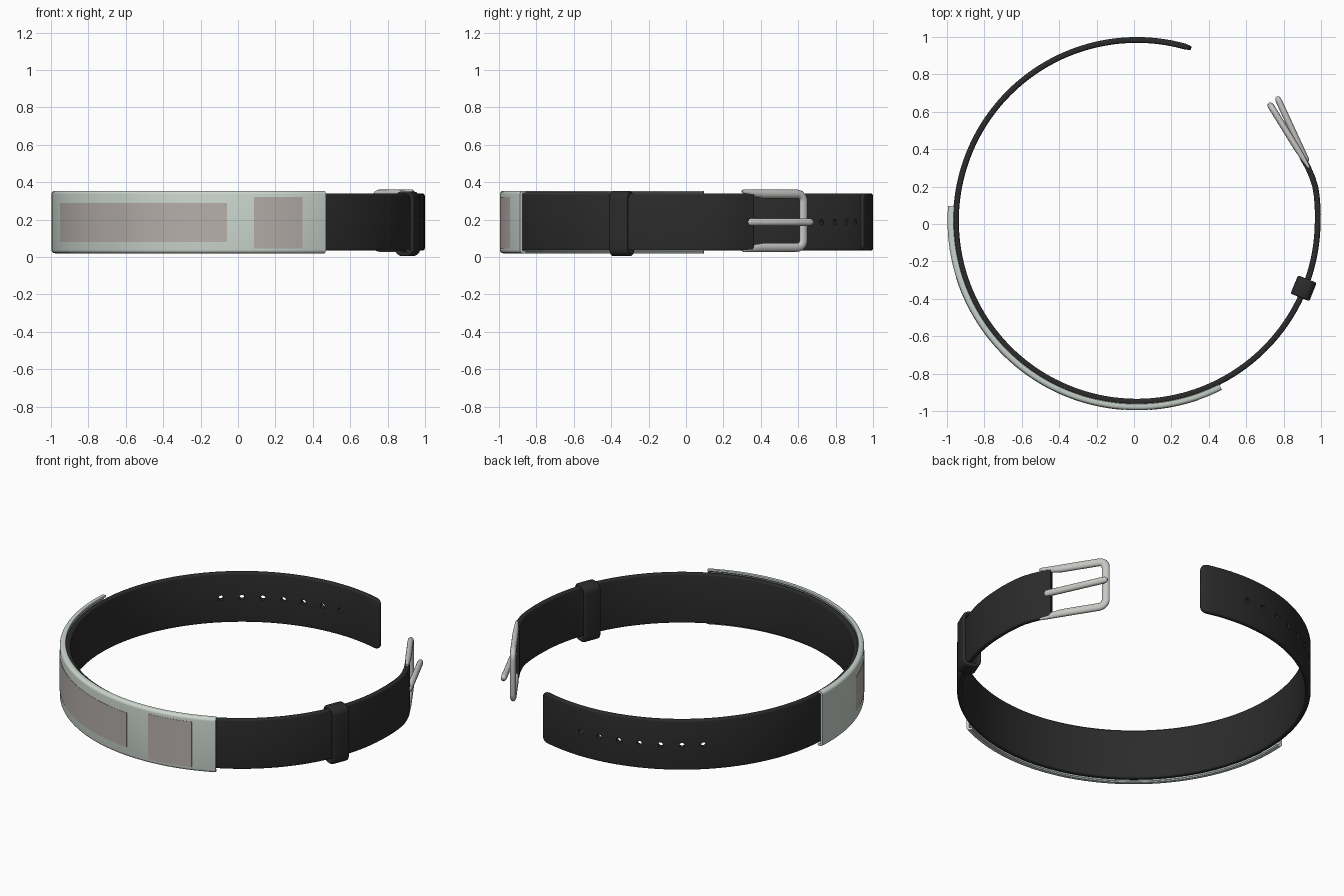
import bpy, bmesh, math
from mathutils import Vector, Matrix

if "Cube" in bpy.data.objects:
    bpy.data.objects.remove(bpy.data.objects["Cube"])

CX, CY, R, MID = 0.015, 0.017, 0.967, 0.187
UP = Vector((0, 0, 1))


def material(name, rgb):
    m = bpy.data.materials.new(name)
    m.diffuse_color = (*rgb, 1)
    m.use_nodes = True
    m.node_tree.nodes["Principled BSDF"].inputs["Base Color"].default_value = m.diffuse_color
    return m


BLACK = material("black leather", (0.024, 0.024, 0.024))
PALE = material("pale grey green", (0.60, 0.67, 0.62))
PANEL = material("warm grey", (0.47, 0.43, 0.41))
METAL = material("brushed metal", (0.58, 0.57, 0.55))


def finish(ob, angle=40):
    bpy.ops.object.select_all(action='DESELECT')
    ob.select_set(True)
    bpy.context.view_layer.objects.active = ob
    bpy.ops.object.shade_smooth_by_angle(angle=math.radians(angle))


def loft(name, rings, mat, closed=False):
    """Skin a list of equal cross-sections."""
    bm = bmesh.new()
    vs = [[bm.verts.new(p) for p in ring] for ring in rings]
    n, m = len(vs), len(vs[0])
    for i in range(n if closed else n - 1):
        a, b = vs[i], vs[(i + 1) % n]
        for j in range(m):
            k = (j + 1) % m
            bm.faces.new((a[j], a[k], b[k], b[j]))
    if not closed:
        bm.faces.new(vs[0])
        bm.faces.new(vs[-1])
    bmesh.ops.recalc_face_normals(bm, faces=bm.faces)
    me = bpy.data.meshes.new(name)
    bm.to_mesh(me)
    bm.free()
    ob = bpy.data.objects.new(name, me)
    bpy.context.collection.objects.link(ob)
    me.materials.append(mat)
    finish(ob)
    return ob


def rrect(hw, hh, r, seg=4):
    """Rounded rectangle as (point, outward direction) pairs."""
    out = []
    for q, (sx, sy) in enumerate(((1, 1), (-1, 1), (-1, -1), (1, -1))):
        for i in range(seg + 1):
            a = math.pi / 2 * (q + i / seg)
            d = Vector((math.cos(a), math.sin(a)))
            out.append((Vector((sx * (hw - r), sy * (hh - r))) + d * r, d))
    return out


def radial(deg):
    a = math.radians(deg)
    return Vector((math.cos(a), math.sin(a), 0))


def on_arc(deg, r=R, z=0.0):
    return Vector((CX, CY, z)) + radial(deg) * r


def arc_loft(name, a0, a1, profile, mat, steps):
    """Sweep a (radius, z) profile around the collar centre."""
    angs = [a0 + (a1 - a0) * i / steps for i in range(steps + 1)]
    return loft(name, [[on_arc(a, r, z) for r, z in profile] for a in angs], mat)


# Strap: round band with a rounded tip and a straightened buckle end
TIP, CORNER = 72.5, 0.035
offs = [0, 0.002, 0.006, 0.012, 0.02, 0.035]
angs = [TIP + math.degrees(d / R) for d in offs] + list(range(77, 360, 2))
path = [on_arc(a) for a in angs]
path += [Vector((x, y, 0)) for x, y in
         ((.983, .05), (.981, .1), (.977, .15), (.969, .2), (.953, .25),
          (.929, .305), (.899, .357))]
section = rrect(0.0155, 0.1525, 0.011)
rings = []
for i, p in enumerate(path):
    t = (path[min(i + 1, len(path) - 1)] - path[max(i - 1, 0)]).normalized()
    nrm = Vector((t.y, -t.x, 0))
    d = offs[i] if i < len(offs) else CORNER
    hz = 1 - (CORNER - math.sqrt(CORNER ** 2 - (CORNER - d) ** 2)) / 0.1525
    hn = 0.5 + 0.5 * min(1, math.sqrt(d / CORNER))
    rings.append([p + nrm * q.x * hn + UP * (MID + q.y * hz) for q, _ in section])
strap = loft("strap", rings, BLACK)

# Seven adjustment holes punched through the strap
bm = bmesh.new()
for i in range(7):
    a = 90 + 7 * i
    rot = radial(a).to_track_quat('Z', 'Y').to_matrix().to_4x4()
    bmesh.ops.create_cone(bm, cap_ends=True, segments=16, radius1=0.015,
                          radius2=0.015, depth=0.12,
                          matrix=Matrix.Translation(on_arc(a, R, MID)) @ rot)
me = bpy.data.meshes.new("hole_cutter")
bm.to_mesh(me)
bm.free()
cutter = bpy.data.objects.new("hole_cutter", me)
bpy.context.collection.objects.link(cutter)
cutter.hide_render = True
mod = strap.modifiers.new("holes", 'BOOLEAN')
mod.operation, mod.object, mod.solver = 'DIFFERENCE', cutter, 'EXACT'
bpy.context.view_layer.objects.active = strap
bpy.ops.object.modifier_apply(modifier=mod.name)
bpy.data.objects.remove(cutter)
finish(strap)

# Outer plate: channel section with rounded rims hugging the strap
RO, HALF, LIP = 1.012, 0.167, 0.018
outer = [(RO - LIP + LIP * math.cos(a), HALF - LIP + LIP * math.sin(a))
         for a in [math.pi / 2 * i / 5 for i in range(6)]]
upper = outer + [(0.980, HALF), (0.977, HALF - 0.006), (0.980, HALF - 0.012),
                 (0.994, HALF - 0.013), (0.998, HALF - 0.018)]
channel = [(r, MID + z) for r, z in upper]
channel += [(r, MID - z) for r, z in reversed(upper)]
arc_loft("cover_plate", 175.5, 296.7, channel, PALE, 64)

# Two thin inlaid panels on the plate
for name, a0, a1, z0, z1 in (("long_panel", 197.5, 265.8, 0.08, 0.29),
                             ("short_panel", 274, 289, 0.045, 0.322)):
    box = [(1.009, z0), (1.0135, z0), (1.0135, z1), (1.009, z1)]
    arc_loft(name, a0, a1, box, PANEL, max(8, round((a1 - a0) / 1.9)))

# Keeper loop: upright rounded ring around the strap
ka = -22
kn, kt, kc = radial(ka), radial(ka + 90), on_arc(ka, R - 0.005, 0.178)
ribbon = [(q.x, q.y - 0.011) for q, _ in rrect(0.053, 0.011, 0.009, 3)]
keeper = []
for q, d in rrect(0.054, 0.173, 0.04, 6):
    keeper.append([kc + kt * s + kn * (q.x + d.x * e) + UP * (q.y + d.y * e)
                   for s, e in ribbon])
loft("keeper_loop", keeper, BLACK, closed=True)


# Buckle parts: rods laid out in a tilted upright plane (u along, z up)
def rod(name, pts, depth, origin, direction, flat=1.0, cyclic=False):
    cu = bpy.data.curves.new(name, 'CURVE')
    cu.dimensions, cu.bevel_depth, cu.bevel_resolution = '3D', depth, 4
    cu.use_fill_caps = True
    sp = cu.splines.new('POLY')
    sp.points.add(len(pts) - 1)
    for p, (u, z, r) in zip(sp.points, pts):
        p.co, p.radius = (u, z, 0, 1), r
    sp.use_cyclic_u = cyclic
    ob = bpy.data.objects.new(name, cu)
    bpy.context.collection.objects.link(ob)
    bpy.ops.object.select_all(action='DESELECT')
    ob.select_set(True)
    bpy.context.view_layer.objects.active = ob
    bpy.ops.object.convert(target='MESH')
    ob = bpy.context.object
    u = Vector(direction).normalized()
    w = u.cross(UP)
    m = Matrix((u, UP, w)).transposed().to_4x4()
    ob.data.transform(Matrix.Translation(origin) @ m @ Matrix.Diagonal((1, 1, flat, 1)))
    ob.data.materials.clear()
    ob.data.materials.append(METAL)
    finish(ob, 50)


ORIGIN, ALONG = (0.93, 0.31, 0), (-0.525, 0.85, 0)
corner = [math.pi / 2 * i / 6 for i in range(7)]
half = [(-0.012, 0.158, 0.3), (0.0, 0.156, 0.5), (0.05, 0.148, 0.8), (0.12, 0.143, 1)]
half += [(0.335 + 0.04 * math.sin(a), 0.103 + 0.04 * math.cos(a), 1) for a in corner]
frame = [(u, 0.194 + z, r) for u, z, r in half]
frame += [(u, 0.194 - z, r) for u, z, r in reversed(half)]
rod("buckle_frame", frame, 0.023, ORIGIN, ALONG, 0.75)
rod("buckle_bar", [(0.02, 0.05, 1), (0.02, 0.335, 1)], 0.012, ORIGIN, ALONG)

# Prong, with rounded ends
prong = [(0.022, MID, 0.4), (0.027, MID, 0.8), (0.037, MID, 1), (0.38, MID, 1),
         (0.395, MID, 0.9), (0.404, MID, 0.65), (0.409, MID, 0.3)]
rod("buckle_prong", prong, 0.02, (0.935, 0.31, 0), (-0.42, 0.91, 0), 0.85)
